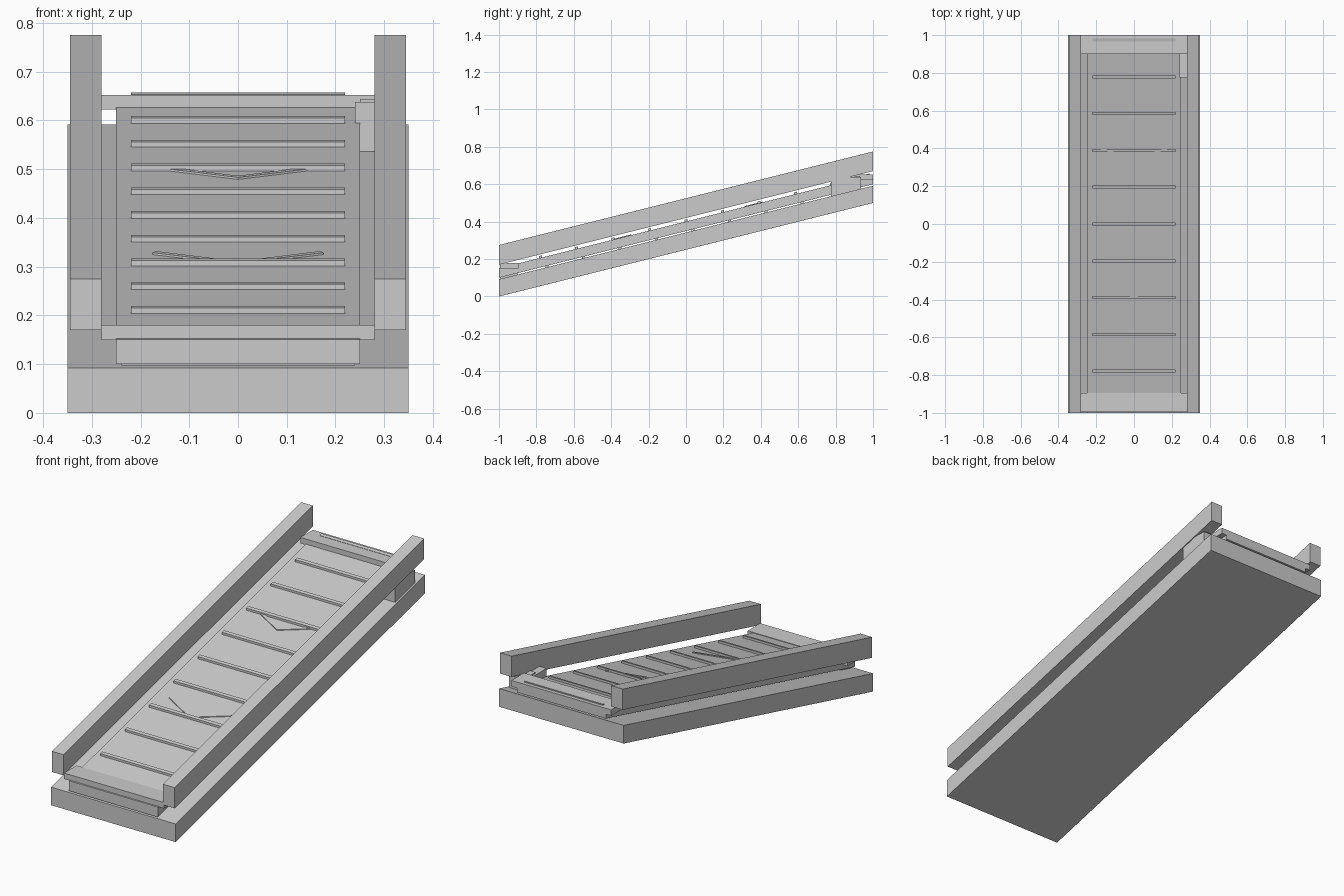
import bpy, bmesh

if "Cube" in bpy.data.objects:
    bpy.data.objects.remove(bpy.data.objects["Cube"])

SLOPE = 0.25


def add_part(name, x, y, z, slope=SLOPE):
    """Box from (min, max) ranges; z is measured at y = -1 and sheared up the incline."""
    bm = bmesh.new()
    bmesh.ops.create_cube(bm, size=1)
    for v in bm.verts:
        px, py, pz = (r[0] if c < 0 else r[1] for r, c in zip((x, y, z), v.co))
        v.co = (px, py, pz + slope * (py + 1))
    return finish(name, bm)


def finish(name, bm):
    bmesh.ops.recalc_face_normals(bm, faces=bm.faces)
    mesh = bpy.data.meshes.new(name)
    bm.to_mesh(mesh)
    bm.free()
    ob = bpy.data.objects.new(name, mesh)
    bpy.context.collection.objects.link(ob)
    return ob


def add_chevron(name, tip_y):
    """V-shaped direction marker lying on the belt."""
    outline = [(0, 0), (0.175, 0.085), (0.168, 0.098), (0, 0.014), (-0.168, 0.098), (-0.175, 0.085)]
    bm = bmesh.new()
    verts = [bm.verts.new((x, tip_y + y, BELT_TOP - 0.003 + SLOPE * (tip_y + y + 1)))
             for x, y in outline]
    halves = [bm.faces.new([verts[i] for i in ids]) for ids in ((0, 1, 2, 3), (0, 3, 4, 5))]
    ext = bmesh.ops.extrude_face_region(bm, geom=halves)
    top = [g for g in ext["geom"] if isinstance(g, bmesh.types.BMVert)]
    bmesh.ops.translate(bm, verts=top, vec=(0, 0, 0.007))
    finish(name, bm)


BELT_BOTTOM, BELT_TOP = 0.10, 0.151

# Sloping base, belt and side rails
add_part("base", (-0.35, 0.35), (-1, 1), (0, 0.092))
add_part("belt", (-0.25, 0.25), (-1, 1), (BELT_BOTTOM, BELT_TOP))
for side, x in (("left", (-0.345, -0.28)), ("right", (0.28, 0.345))):
    add_part(f"{side}_rail", x, (-1, 1), (0.17, 0.275))

# Level end plates covering the rollers
add_part("lower_end_plate", (-0.28, 0.28), (-0.995, -0.895), (0.15, 0.18), 0)
add_part("upper_end_plate", (-0.28, 0.28), (0.9, 1), (0.622, 0.652), 0)
add_part("lower_roller_block", (-0.24, 0.24), (-0.995, -0.9), (0.097, 0.15), 0)

# Cleats across the carrying side and the return side
for i in range(11):
    y = -0.974 + i * 0.1948
    add_part(f"top_cleat_{i}", (-0.22, 0.22), (y - 0.008, y + 0.008),
             (BELT_TOP - 0.003, BELT_TOP + 0.011))
    if i < 10:
        yb = y + 0.037
        add_part(f"return_cleat_{i}", (-0.22, 0.22), (yb - 0.008, yb + 0.008),
                 (BELT_BOTTOM - 0.01, BELT_BOTTOM + 0.003))

# Direction markers
add_chevron("upper_chevron", 0.312)
add_chevron("lower_chevron", -0.39)

# Drive motor under the right rail
add_part("motor", (0.24, 0.34), (0.775, 0.935), (0.52, 0.638), 0)
add_part("motor_cap", (0.25, 0.33), (0.85, 0.93), (0.636, 0.644), 0)
